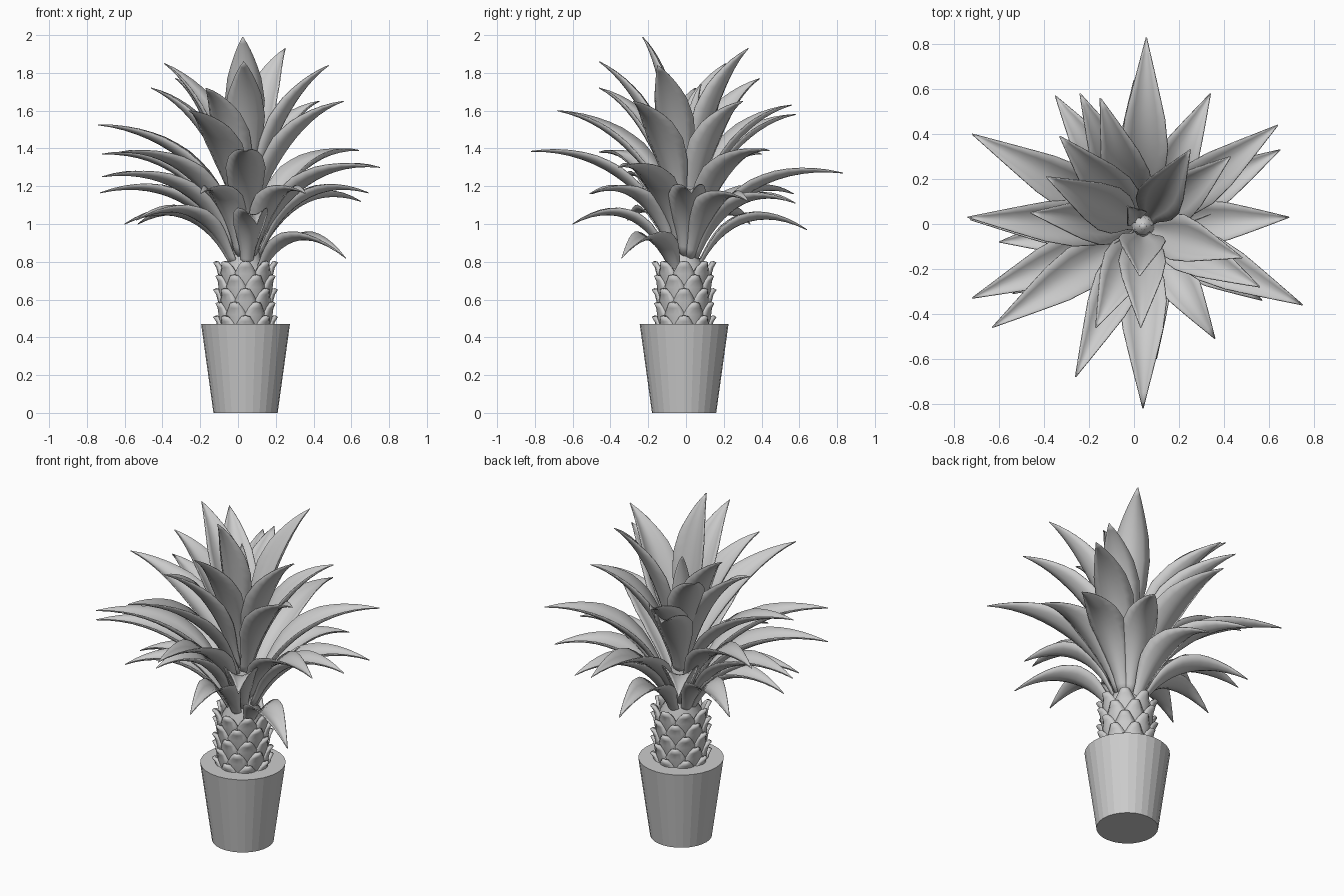
import bpy, bmesh, math
from mathutils import Vector

if "Cube" in bpy.data.objects:
    bpy.data.objects.remove(bpy.data.objects["Cube"])

AXIS = Vector((0.04, -0.01, 0))
UP = Vector((0, 0, 1))


def finish(name, bm, thickness=0, smooth=True):
    bmesh.ops.recalc_face_normals(bm, faces=bm.faces)
    me = bpy.data.meshes.new(name)
    bm.to_mesh(me)
    bm.free()
    for p in me.polygons:
        p.use_smooth = smooth
    ob = bpy.data.objects.new(name, me)
    bpy.context.collection.objects.link(ob)
    if thickness:
        m = ob.modifiers.new("thickness", 'SOLIDIFY')
        m.thickness = thickness
        m.offset = 0
    return ob


def lathe(name, profile, sides, smooth):
    bm = bmesh.new()
    rings = []
    for r, z in profile:
        rings.append([bm.verts.new(AXIS + Vector((r * math.cos(a), r * math.sin(a), z)))
                      for a in (2 * math.pi * i / sides for i in range(sides))])
    for a, b in zip(rings, rings[1:]):
        for i in range(sides):
            j = (i + 1) % sides
            bm.faces.new((a[i], a[j], b[j], b[i]))
    bm.faces.new(rings[0][::-1])
    bm.faces.new(rings[-1])
    return finish(name, bm, smooth=smooth)


def strip(bm, rows):
    # skin a grid of points
    vs = [[bm.verts.new(p) for p in row] for row in rows]
    for a, b in zip(vs, vs[1:]):
        for i in range(len(a) - 1):
            bm.faces.new((a[i], a[i + 1], b[i + 1], b[i]))


# Pot filled to the rim, trunk and tapering core
lathe("pot", [(0.17, 0), (0.235, 0.47)], 28, False)
lathe("trunk", [(0.12, 0.46), (0.115, 0.76), (0.08, 0.82), (0.06, 1.0), (0.015, 1.2)], 20, True)

# Staggered rows of flared scales around the trunk
bm = bmesh.new()
scale_path = [(0.118, -0.04, 0.036), (0.130, 0.0, 0.052), (0.138, 0.05, 0.055),
              (0.147, 0.085, 0.036), (0.164, 0.112, 0.018)]
for row in range(5):
    for k in range(8):
        a = 2 * math.pi * (k + 0.5 * (row % 2)) / 8
        out = Vector((math.cos(a), math.sin(a), 0))
        side = Vector((-out.y, out.x, 0))
        z = 0.40 + 0.072 * row
        strip(bm, [[AXIS + out * (r - 0.016 * u * u) + side * w * u + UP * (z + h)
                    for u in (-1, -0.5, 0, 0.5, 1)] for r, h, w in scale_path])
finish("trunk_scales", bm, thickness=0.018)

# Leaf tip positions, top to bottom
TIPS = [
    (0.025, -0.23, 1.99), (0.25, 0.33, 1.93), (0.03, -0.46, 1.86), (-0.39, 0.21, 1.85),
    (0.48, -0.15, 1.84), (-0.33, 0.39, 1.77), (-0.46, 0.05, 1.72), (-0.17, -0.46, 1.72),
    (0.56, -0.28, 1.65), (0.43, 0.30, 1.65), (-0.15, 0.56, 1.63), (-0.26, -0.68, 1.60),
    (-0.24, 0.58, 1.58), (-0.74, 0.03, 1.525), (0.64, 0.44, 1.39), (0.04, -0.82, 1.385),
    (-0.63, -0.46, 1.38), (-0.72, 0.40, 1.37), (0.75, -0.36, 1.30), (0.055, 0.83, 1.27),
    (-0.72, -0.33, 1.25), (0.69, 0.03, 1.165), (-0.73, 0.02, 1.165), (-0.35, 0.57, 1.16),
    (0.36, -0.51, 1.16), (-0.20, -0.50, 1.16), (0.65, 0.33, 1.12), (0.34, 0.58, 1.11),
    (-0.54, -0.31, 1.02), (0.10, -0.60, 1.00), (-0.60, -0.08, 1.00), (-0.53, 0.34, 1.00),
    (0.00, 0.64, 0.97), (0.57, -0.34, 0.82), (-0.03, 0.08, 1.74),
]
SEG = 14
# (position along leaf, half width)
WIDTH = [(0, 0.030), (0.15, 0.045), (0.35, 0.088), (0.5, 0.100), (0.65, 0.084), (0.82, 0.045), (1, 0.001)]


def half_width(t):
    for (a, x), (b, y) in zip(WIDTH, WIDTH[1:]):
        if t <= b:
            return x + (y - x) * (t - a) / (b - a)
    return WIDTH[-1][1]


# Channelled, arching leaves
for n, tip in enumerate(TIPS):
    tip = Vector(tip)
    flat = tip - AXIS
    flat.z = 0
    rho = flat.length
    out = flat.normalized()
    side = out.cross(UP)
    base_z = 0.78 + 0.37 * (tip.z - 0.82)
    rise = tip.z - base_z
    lift = max(0.0, 0.2 - 0.29 * rise)
    r0 = 0.085 if tip.z < 1.5 else 0.05
    pts = [AXIS + out * r + UP * z for r, z in (
        (r0 - 0.01, base_z - 0.08),
        (r0 + 0.15 * rho, base_z + 0.38 * rise + 0.6 * lift),
        (0.58 * rho, base_z + 0.8 * rise + lift),
        (rho, tip.z))]
    size = 0.55 if rho < 0.15 else min(1.1, 0.6 + 0.65 * (tip - pts[0]).length)
    rows = []
    for i in range(SEG + 1):
        t = i / SEG
        s = 1 - t
        p = pts[0] * s**3 + pts[1] * 3 * s * s * t + pts[2] * 3 * s * t * t + pts[3] * t**3
        d = ((pts[1] - pts[0]) * s * s + (pts[2] - pts[1]) * 2 * s * t + (pts[3] - pts[2]) * t * t).normalized()
        nrm = side.cross(d)
        w = half_width(t) * size
        rows.append([p + side * w * u * 0.95 + nrm * w * 0.5 * u * u for u in (-1, -0.6, -0.25, 0, 0.25, 0.6, 1)])
    bm = bmesh.new()
    strip(bm, rows)
    finish(f"leaf_{n + 1}", bm, thickness=0.005)
